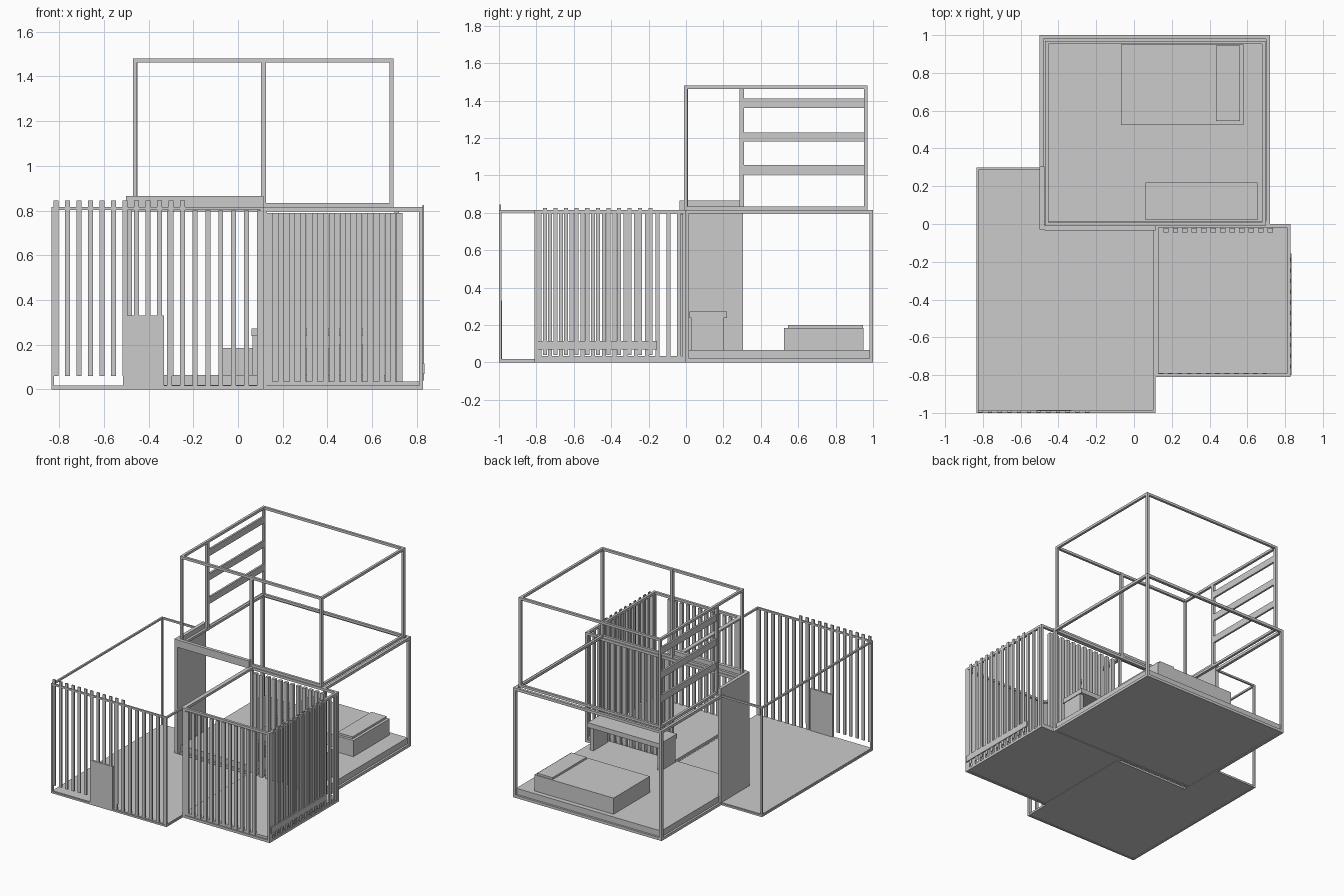
import bpy, bmesh
from mathutils import Matrix, Vector

if "Cube" in bpy.data.objects:
    bpy.data.objects.remove(bpy.data.objects["Cube"])


def add_box(bm, x0, x1, y0, y1, z0, z1):
    c = Vector(((x0 + x1) / 2, (y0 + y1) / 2, (z0 + z1) / 2))
    size = Matrix.Diagonal((x1 - x0, y1 - y0, z1 - z0, 1))
    bmesh.ops.create_cube(bm, size=1, matrix=Matrix.Translation(c) @ size)


def boxes(name, *items):
    bm = bmesh.new()
    for b in items:
        add_box(bm, *b)
    me = bpy.data.meshes.new(name)
    bm.to_mesh(me)
    bm.free()
    ob = bpy.data.objects.new(name, me)
    bpy.context.collection.objects.link(ob)
    return ob


def frame(name, x0, x1, y0, y1, z0, z1, t):
    """Twelve square bars along the edges of a box."""
    xs, ys, zs = (x0, x1 - t), (y0, y1 - t), (z0, z1 - t)
    bars = [(x, x + t, y, y + t, z0, z1) for x in xs for y in ys]
    bars += [(x0 + t, x1 - t, y, y + t, z, z + t) for y in ys for z in zs]
    bars += [(x, x + t, y0 + t, y1 - t, z, z + t) for x in xs for z in zs]
    return boxes(name, *bars)


def slats(name, first, pitch, count, axis, gap=0):
    """One slat with an array; first = box bounds."""
    x0, x1, y0, y1, z0, z1 = first
    ob = boxes(name, first)
    m = ob.modifiers.new("row", 'ARRAY')
    m.count = count
    m.use_relative_offset = False
    m.use_constant_offset = True
    m.constant_offset_displace = (pitch, 0, 0) if axis == 'x' else (0, pitch, 0)
    return ob


# Left terrace: L-shaped floor and thin frame following its outline
boxes("terrace_floor", (-0.83, 0.11, -0.995, -0.03, 0.004, 0.018),
      (-0.83, -0.50, -0.03, 0.295, 0.004, 0.018))
T = 0.013
bars = [(x, x + T, y, y + T, 0, 0.815) for x, y in
        ((-0.835, -1.0), (0.10, -1.0), (-0.835, 0.287))]
for z in (0, 0.802):
    bars += [(-0.822, 0.10, -1.0, -1.0 + T, z, z + T),
             (-0.835, -0.822, -0.987, 0.287, z, z + T),
             (-0.822, -0.50, 0.287, 0.30, z, z + T),
             (0.10, 0.113, -0.987, -0.03, z, z + T)]
boxes("terrace_frame", *bars)
slats("terrace_slats_raised", (-0.825, -0.803, -0.998, -0.988, 0.06, 0.845), 0.0515, 12, 'x')
slats("terrace_slats_low", (-0.318, -0.296, -0.998, -0.988, 0.015, 0.80), 0.0575, 8, 'x')
boxes("terrace_gate_panel", (-0.515, -0.33, -1.0, -0.985, 0, 0.33))

# Front right room with slatted sides
frame("slat_room_frame", 0.112, 0.828, -0.81, 0.0, 0, 0.815, 0.018)
boxes("slat_room_floor", (0.12, 0.82, -0.80, -0.005, 0.004, 0.035))
slats("slat_room_front_slats", (0.13, 0.155, -0.805, -0.79, 0.02, 0.79), 0.05, 12, 'x')
slats("slat_room_back_slats", (0.155, 0.183, -0.045, -0.02, 0.02, 0.79), 0.0502, 12, 'x')
slats("slat_room_side_slats_low", (0.812, 0.826, -0.795, -0.773, 0.015, 0.80), 0.0575, 14, 'y')
slats("slat_room_side_slats_raised", (0.826, 0.832, -0.765, -0.743, 0.04, 0.826), 0.0565, 11, 'y')
boxes("slat_room_side_rail", (0.824, 0.835, -0.80, -0.155, 0.07, 0.115))

# Back room
frame("bedroom_frame", -0.50, 0.72, -0.005, 1.0, 0, 0.815, 0.02)
boxes("bedroom_floor", (-0.485, 0.705, 0.01, 0.985, 0.005, 0.065))
boxes("entrance_wall", (-0.50, -0.475, -0.03, 0.305, 0, 0.865))
boxes("entrance_beam", (-0.475, 0.113, -0.035, -0.01, 0.81, 0.865))
boxes("bed", (-0.07, 0.58, 0.525, 0.95, 0.065, 0.185))
boxes("pillow", (0.435, 0.56, 0.545, 0.945, 0.185, 0.20))
boxes("counter_top", (0.06, 0.655, 0.02, 0.22, 0.238, 0.273))
boxes("counter_legs", *[(x, x + 0.03, 0.03, 0.20, 0.065, 0.238) for x in (0.065, 0.62)])

# Upper open frame with boards on the left side
frame("upper_frame", -0.47, 0.695, -0.01, 0.97, 0.815, 1.48, 0.018)
boxes("upper_posts", (0.103, 0.126, -0.01, 0.01, 0.815, 1.48),
      (-0.47, -0.45, 0.285, 0.31, 0.815, 1.48))
boxes("upper_boards", *[(-0.467, -0.453, 0.31, 0.955, z, z + 0.05)
                        for z in (1.005, 1.18, 1.36)])
